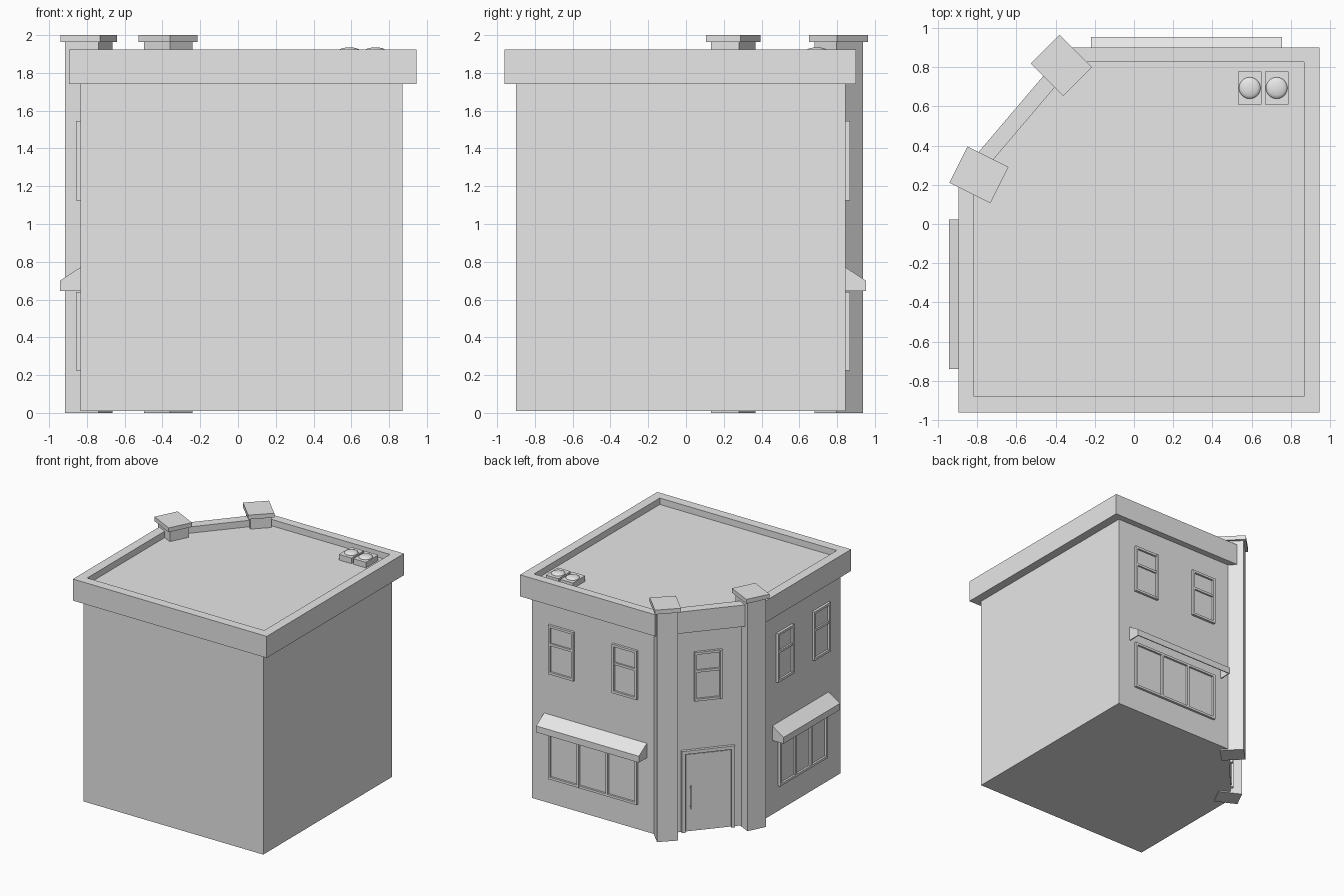
import bpy
import bmesh
import math
from mathutils import Matrix, Vector

cube = bpy.data.objects.get("Cube")
if cube:
    bpy.data.objects.remove(cube, do_unlink=True)

GREY = (0.8, 0.8, 0.8, 1.0)
mat = bpy.data.materials.new("plain grey")
mat.use_nodes = True
mat.diffuse_color = GREY
mat.node_tree.nodes["Principled BSDF"].inputs["Base Color"].default_value = GREY


def finish(bm, name, matrix=Matrix()):
    bmesh.ops.recalc_face_normals(bm, faces=bm.faces)
    mesh = bpy.data.meshes.new(name)
    bm.to_mesh(mesh)
    bm.free()
    mesh.materials.append(mat)
    obj = bpy.data.objects.new(name, mesh)
    obj.matrix_world = matrix
    bpy.context.collection.objects.link(obj)
    return obj


def add_box(bm, u0, u1, w0, w1, z0, z1):
    size = Matrix.Diagonal((u1 - u0, w1 - w0, z1 - z0, 1))
    centre = Matrix.Translation(((u0 + u1) / 2, (w0 + w1) / 2, (z0 + z1) / 2))
    bmesh.ops.create_cube(bm, size=1, matrix=centre @ size)


def add_prism(bm, points, offset):
    face = bm.faces.new([bm.verts.new(p) for p in points])
    new = bmesh.ops.extrude_face_region(bm, geom=[face], use_keep_orig=True)["geom"]
    verts = [v for v in new if isinstance(v, bmesh.types.BMVert)]
    bmesh.ops.translate(bm, verts=verts, vec=offset)


def wall_frame(origin, tangent):
    """Local axes of a wall: x along it, y outward, z up."""
    t = Vector(tangent).normalized()
    return Matrix(((t.x, -t.y, 0, origin[0]), (t.y, t.x, 0, origin[1]),
                   (0, 0, 1, 0), (0, 0, 0, 1)))


# Outline of the building with one corner cut off
NORMAL = Vector((-0.762, 0.648))


def outline(x0, x1, y0, y1, cut):
    corner_y = (cut + NORMAL.x * -x0) / NORMAL.y
    corner_x = (cut - NORMAL.y * y1) / NORMAL.x
    return [(x0, y0), (x1, y0), (x1, y1), (corner_x, y1), (x0, corner_y)]


# Main block, whose top is the sunken roof
bm = bmesh.new()
base = outline(-0.835, 0.87, -0.90, 0.845, 0.784)
add_prism(bm, [(x, y, 0.01) for x, y in base], (0, 0, 1.86))
finish(bm, "building_body")

# Cornice ring with the parapet
outer = outline(-0.895, 0.945, -0.96, 0.90, 0.841)
inner = outline(-0.815, 0.865, -0.88, 0.825, 0.759)
bm = bmesh.new()
rings = [[bm.verts.new((x, y, z)) for x, y in ring]
         for ring, z in ((outer, 1.74), (outer, 1.925), (inner, 1.925), (inner, 1.74))]
for k in range(4):
    a, b = rings[k], rings[(k + 1) % 4]
    for i in range(5):
        j = (i + 1) % 5
        bm.faces.new((a[i], a[j], b[j], b[i]))
finish(bm, "cornice")

# Corner pillars with caps
for name, x, y, angle in (("right", -0.79, 0.25, -26.6), ("back", -0.37, 0.808, -45)):
    place = Matrix.Translation((x, y, 0)) @ Matrix.Rotation(math.radians(angle), 4, "Z")
    for part, half_u, half_w, z0, z1 in (("pillar", 0.098, 0.083, 0, 1.963),
                                         ("pillar_cap", 0.117, 0.103, 1.963, 2.0)):
        bm = bmesh.new()
        add_box(bm, -half_u, half_u, -half_w, half_w, z0, z1)
        finish(bm, f"{name}_{part}", place)


# Framed openings
def window(name, wall, u0, u1, z0, z1, columns=1, rail=None):
    bar, depth = 0.02, 0.022
    bm = bmesh.new()
    add_box(bm, u0, u1, -0.01, 0.004, z0, z1)
    for i in range(columns + 1):
        u = u0 + (u1 - u0 - bar) * i / columns
        add_box(bm, u, u + bar, 0, depth, z0, z1)
    for z in (z0, z1 - bar):
        add_box(bm, u0 + bar, u1 - bar, 0, depth - 0.001, z, z + bar)
    if rail:
        add_box(bm, u0 + bar, u1 - bar, 0, depth - 0.004, rail, rail + bar)
    finish(bm, name, wall)


def awning(name, wall, u0, u1):
    sheet = [(0, 0.77), (0.108, 0.70), (0.108, 0.645), (0.1, 0.645), (0.1, 0.695), (0, 0.759)]
    side = sheet[:3] + [(0, 0.645)]
    bm = bmesh.new()
    add_prism(bm, [(u0, w, z) for w, z in sheet], (u1 - u0, 0, 0))
    for u in (u0, u1 - 0.008):
        add_prism(bm, [(u, w, z) for w, z in side], (0.008, 0, 0))
    finish(bm, name, wall)


back_wall = wall_frame((0, 0.845), (1, 0))
right_wall = wall_frame((-0.835, 0), (0, 1))
corner_wall = wall_frame((-0.5725, 0.5365), (0.648, 0.762))

for name, wall, u0, u1 in (("back_window_left", back_wall, 0.465, 0.705),
                           ("back_window_right", back_wall, -0.137, 0.10),
                           ("right_window_back", right_wall, -0.245, -0.03),
                           ("right_window_front", right_wall, -0.74, -0.52),
                           ("corner_window", corner_wall, -0.123, 0.102)):
    window(name, wall, u0, u1, 1.125, 1.545, rail=1.37)

window("back_shop_window", back_wall, -0.137, 0.705, 0.225, 0.64, columns=3)
window("right_shop_window", right_wall, -0.70, -0.055, 0.225, 0.64, columns=3)
awning("back_awning", back_wall, -0.22, 0.755)
awning("right_awning", right_wall, -0.74, 0.022)

# Corner door: frame, leaf and pull handle
bm = bmesh.new()
for u in (-0.222, 0.178):
    add_box(bm, u, u + 0.028, 0, 0.025, 0.01, 0.71)
add_box(bm, -0.194, 0.178, 0, 0.025, 0.682, 0.71)
finish(bm, "door_frame", corner_wall)
bm = bmesh.new()
add_box(bm, -0.185, 0.169, 0, 0.01, 0.02, 0.672)
finish(bm, "door_leaf", corner_wall)
bm = bmesh.new()
add_box(bm, 0.13, 0.138, 0.024, 0.032, 0.21, 0.41)
for z in (0.225, 0.387):
    add_box(bm, 0.13, 0.138, 0.01, 0.024, z, z + 0.008)
finish(bm, "door_handle", corner_wall)

# Rooftop cooling units with low domed fans
for i, x in enumerate((0.59, 0.727)):
    bm = bmesh.new()
    add_box(bm, x - 0.06, x + 0.06, 0.61, 0.777, 1.865, 1.918)
    finish(bm, f"cooling_unit_{i + 1}")
    bm = bmesh.new()
    dome = Matrix.Translation((x, 0.693, 1.918)) @ Matrix.Diagonal((0.055, 0.055, 0.017, 1))
    bmesh.ops.create_uvsphere(bm, u_segments=20, v_segments=8, radius=1, matrix=dome)
    for face in bm.faces:
        face.smooth = True
    finish(bm, f"cooling_fan_{i + 1}")
